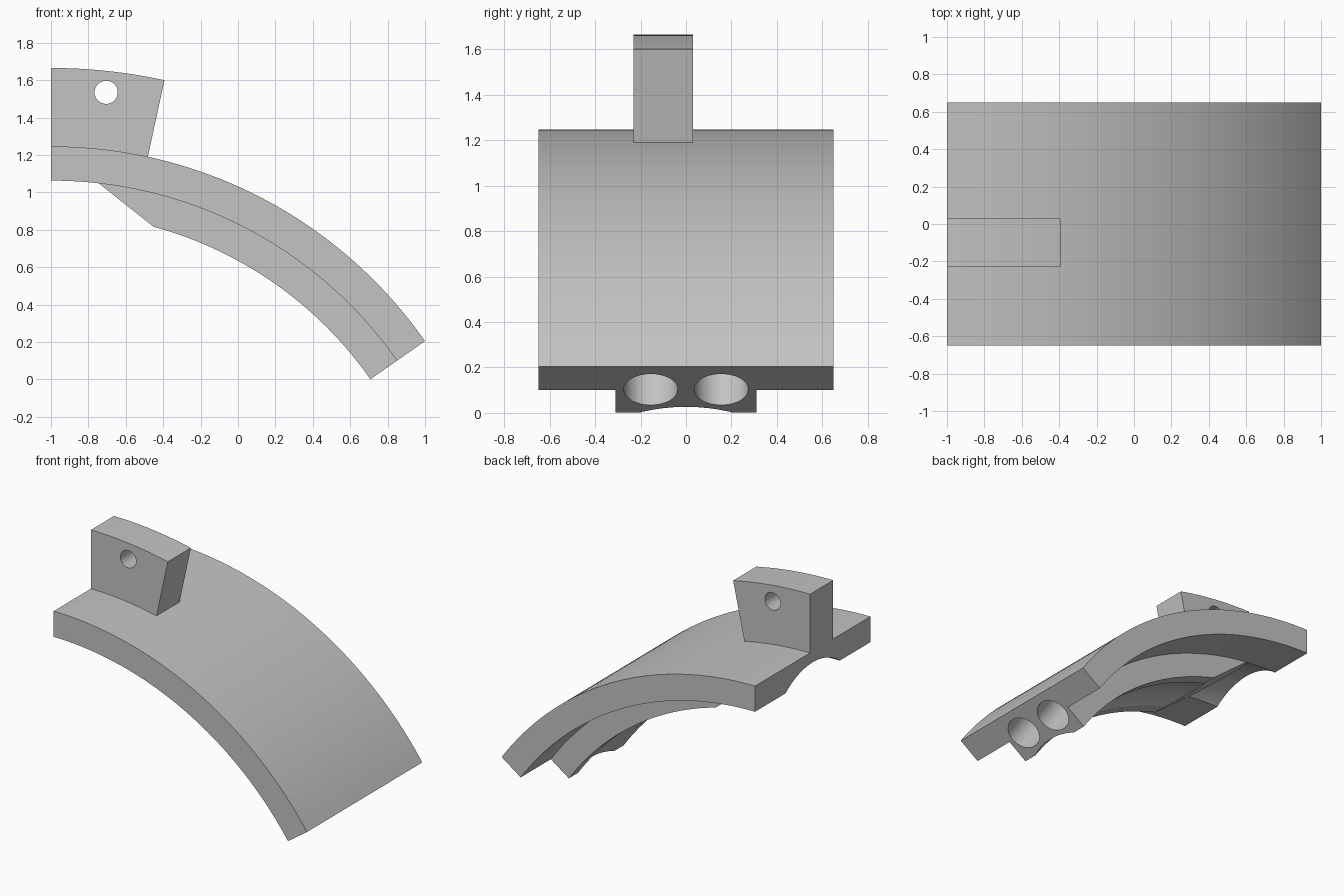
import bpy, bmesh
from math import sin, cos, pi, radians
from mathutils import Vector

cube = bpy.data.objects.get("Cube")
if cube:
    bpy.data.objects.remove(cube, do_unlink=True)

# Arc centre (x, z) and the main radii of the curved bracket
CX, CZ = -1.0, -1.195
R_OUT, R_IN, R_RIB = 2.441, 2.258, 2.085
SWEEP = 55

grey = bpy.data.materials.new("plain_grey")
grey.use_nodes = True
grey.diffuse_color = (0.55, 0.55, 0.55, 1)
grey.node_tree.nodes["Principled BSDF"].inputs["Base Color"].default_value = (0.55, 0.55, 0.55, 1)


def polar(r, deg):
    a = radians(deg)
    return (CX + r * sin(a), CZ + r * cos(a))


def arc(r, start, end, n=56):
    return [polar(r, start + (end - start) * i / n) for i in range(n + 1)]


def finish(name, bm):
    bmesh.ops.recalc_face_normals(bm, faces=bm.faces)
    mesh = bpy.data.meshes.new(name)
    bm.to_mesh(mesh)
    bm.free()
    mesh.materials.append(grey)
    ob = bpy.data.objects.new(name, mesh)
    bpy.context.collection.objects.link(ob)
    return ob


def loft(name, rings):
    """Closed solid through equal rings of points, capped at both ends."""
    bm = bmesh.new()
    loops = [[bm.verts.new(p) for p in ring] for ring in rings]
    n = len(loops[0])
    for a, b in zip(loops, loops[1:]):
        for i in range(n):
            j = (i + 1) % n
            bm.faces.new((a[i], a[j], b[j], b[i]))
    bm.faces.new(loops[0])
    bm.faces.new(loops[-1])
    return finish(name, bm)


def prism(name, profile, y0, y1):
    return loft(name, [[(x, y, z) for x, z in profile] for y in (y0, y1)])


def swept_tube(name, r_path, radius, start, end, n=40, sides=64):
    """Round bar bent along an arc about the bracket's centre."""
    rings = []
    for k in range(n + 1):
        deg = start + (end - start) * k / n
        ring = []
        for i in range(sides):
            t = 2 * pi * i / sides
            x, z = polar(r_path + radius * cos(t), deg)
            ring.append((x, radius * sin(t), z))
        rings.append(ring)
    return loft(name, rings)


def rod(name, start, end, radius, sides=48):
    a, b = Vector(start), Vector(end)
    turn = (b - a).to_track_quat('Z', 'Y')
    circle = [turn @ Vector((radius * cos(2 * pi * i / sides), radius * sin(2 * pi * i / sides), 0))
              for i in range(sides)]
    return loft(name, [[p + c for c in circle] for p in (a, b)])


def combine(target, other, operation):
    mod = target.modifiers.new(operation.lower(), 'BOOLEAN')
    mod.operation = operation
    mod.solver = 'EXACT'
    mod.object = other
    bpy.context.view_layer.objects.active = target
    bpy.ops.object.modifier_apply(modifier=mod.name)
    bpy.data.objects.remove(other, do_unlink=True)


# Curved plate with a shallow round groove under its upper end
plate = prism("curved_plate", arc(R_OUT, 0, SWEEP) + arc(R_IN, SWEEP, 0), -0.65, 0.65)
combine(plate, swept_tube("groove_cutter", 1.863, 0.5, -5, 8, 12), 'DIFFERENCE')

# Rib below the plate, with a sloped start and a concave underside
rib_top = 2.40
rib_profile = arc(R_RIB, 15.25, SWEEP) + arc(rib_top, SWEEP, 1.4)
rib = prism("underside_rib", rib_profile, -0.31, 0.31)
combine(rib, swept_tube("channel_cutter", 1.63, 0.5, 5, 60), 'DIFFERENCE')
combine(plate, rib, 'UNION')

# Upright lug with a cross hole
lug = prism("upright_lug", arc(2.42, 0, 12.25, 14) + arc(2.86, 12.25, 0, 14), -0.23, 0.03)
combine(lug, rod("lug_hole_cutter", (-0.705, -0.5, 1.535), (-0.705, 0.3, 1.535), 0.062), 'DIFFERENCE')
combine(plate, lug, 'UNION')

# Pair of round sockets in the lower end face
ex, ez = polar(2.263, SWEEP)
tx, tz = cos(radians(SWEEP)), -sin(radians(SWEEP))
for side in (-1, 1):
    y = side * 0.155
    cutter = rod("socket_cutter", (ex + 0.1 * tx, y, ez + 0.1 * tz),
                 (ex - 0.45 * tx, y, ez - 0.45 * tz), 0.119)
    combine(plate, cutter, 'DIFFERENCE')

# Smooth curved faces, keep corners crisp
plate.name = "curved_bracket"
bpy.ops.object.select_all(action='DESELECT')
plate.select_set(True)
bpy.context.view_layer.objects.active = plate
bpy.ops.object.shade_smooth_by_angle(angle=radians(20))
